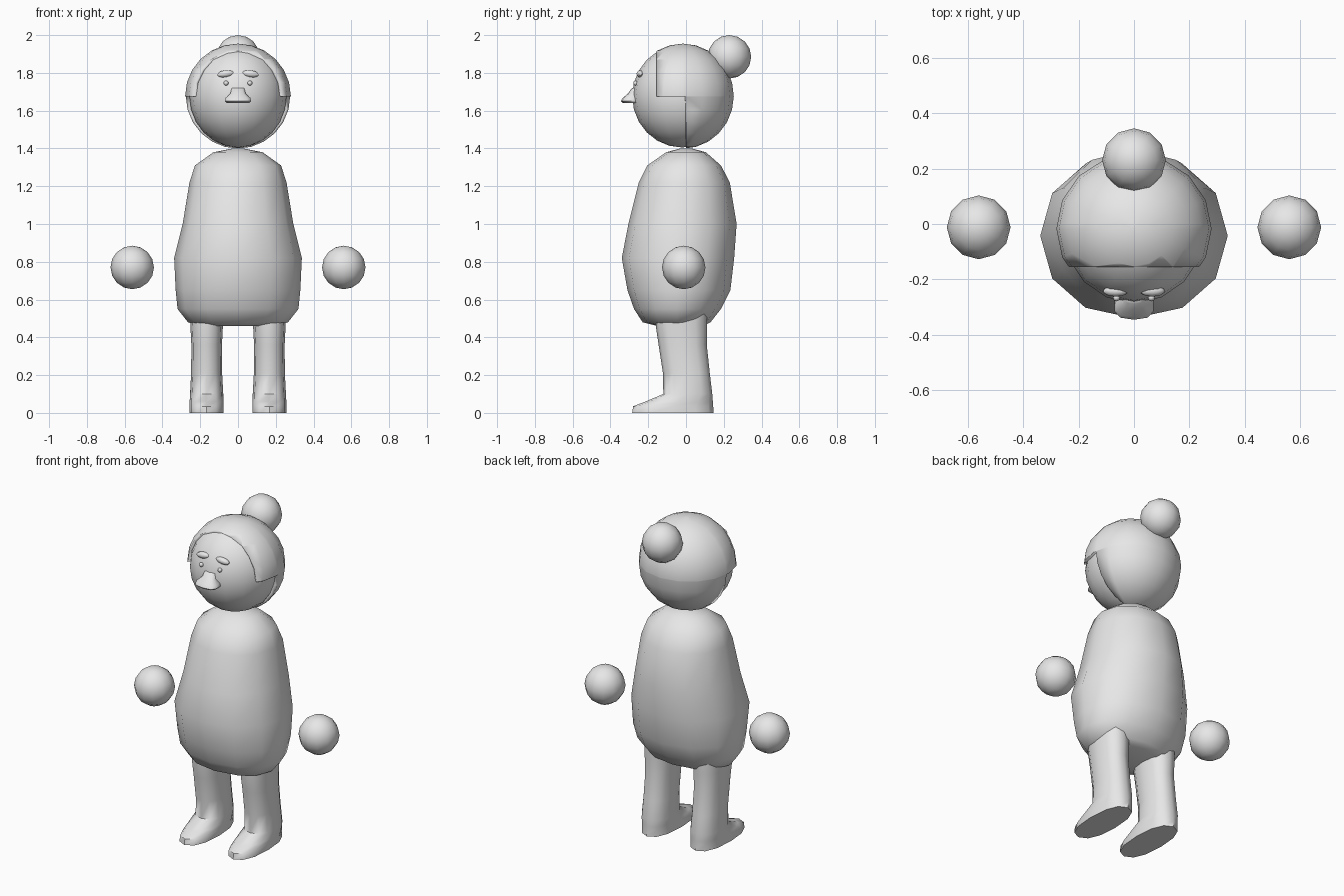
import bpy, bmesh, math
from mathutils import Matrix, Vector

if "Cube" in bpy.data.objects:
    bpy.data.objects.remove(bpy.data.objects["Cube"])

grey = bpy.data.materials.new("plain_grey")
grey.diffuse_color = (0.8, 0.8, 0.8, 1)
grey.use_nodes = True
grey.node_tree.nodes["Principled BSDF"].inputs["Base Color"].default_value = grey.diffuse_color


def finish(bm, name, angle=50):
    bmesh.ops.recalc_face_normals(bm, faces=bm.faces)
    me = bpy.data.meshes.new(name)
    bm.to_mesh(me)
    bm.free()
    me.materials.append(grey)
    ob = bpy.data.objects.new(name, me)
    bpy.context.collection.objects.link(ob)
    bpy.ops.object.select_all(action='DESELECT')
    ob.select_set(True)
    bpy.context.view_layer.objects.active = ob
    bpy.ops.object.shade_smooth_by_angle(angle=math.radians(angle))
    return ob


def loft(name, rings, sides, cx=0, power=1.0, angle=50):
    """Stack of rounded rings: (z, half width, y front, y back)."""
    bm = bmesh.new()
    loops = []
    for z, hx, y0, y1 in rings:
        cy, hy = (y0 + y1) / 2, (y1 - y0) / 2
        loop = []
        for i in range(sides):
            a = 2 * math.pi * i / sides
            s, c = math.sin(a), -math.cos(a)
            x = math.copysign(abs(s) ** power, s) * hx
            y = math.copysign(abs(c) ** power, c) * hy
            loop.append(bm.verts.new((cx + x, cy + y, z)))
        loops.append(loop)
    for a, b in zip(loops, loops[1:]):
        for i in range(sides):
            j = (i + 1) % sides
            bm.faces.new((a[i], a[j], b[j], b[i]))
    bm.faces.new(loops[0][::-1])
    bm.faces.new(loops[-1])
    return finish(bm, name, angle)


def ball_mesh(centre, radii, u, v, tilt=0):
    bm = bmesh.new()
    bmesh.ops.create_uvsphere(bm, u_segments=u, v_segments=v, radius=1)
    m = (Matrix.Translation(centre) @ Matrix.Rotation(tilt, 4, 'Y')
         @ Matrix.Diagonal((*radii, 1)))
    bm.transform(m)
    return bm


def ball(name, centre, radii, u=12, v=8, tilt=0):
    return finish(ball_mesh(centre, radii, u, v, tilt), name)


# Body
loft("body", [
    (0.46, 0.20, -0.15, 0.09), (0.48, 0.265, -0.23, 0.13),
    (0.55, 0.32, -0.275, 0.185), (0.65, 0.33, -0.31, 0.235),
    (0.82, 0.338, -0.34, 0.255), (1.00, 0.293, -0.305, 0.268),
    (1.22, 0.257, -0.25, 0.232), (1.31, 0.228, -0.205, 0.185),
    (1.38, 0.13, -0.105, 0.105), (1.40, 0.03, -0.03, 0.03)], 12, power=0.95)

# Head and nose
ball("head", (0, -0.02, 1.677), (0.257, 0.265, 0.272), 16, 12)
loft("nose", [
    (1.640, 0.062, -0.335, -0.24), (1.650, 0.072, -0.345, -0.24),
    (1.668, 0.068, -0.335, -0.24), (1.690, 0.042, -0.308, -0.24),
    (1.718, 0.035, -0.288, -0.24), (1.722, 0.025, -0.275, -0.24)],
    10, power=0.7)

# Hair shell: back half plus a forward cap ending at the hairline
LINE_Z, LINE_Y = 1.675, -0.155
bm = ball_mesh((0, -0.017, 1.677), (0.28, 0.27, 0.278), 16, 12)
for co, no in (((0, 0, 0), (0, 1, 0)), ((0, LINE_Y, 0), (0, 1, 0)),
               ((0, 0, LINE_Z), (0, 0, 1))):
    bmesh.ops.bisect_plane(bm, geom=bm.verts[:] + bm.edges[:] + bm.faces[:],
                           plane_co=Vector(co), plane_no=Vector(no))
gone = []
for f in bm.faces:
    c = f.calc_center_median()
    if c.y < LINE_Y or (c.y < 0 and c.z < LINE_Z):
        gone.append(f)
bmesh.ops.delete(bm, geom=gone, context='FACES')
hair = finish(bm, "hair")
shell = hair.modifiers.new("thickness", 'SOLIDIFY')
shell.thickness = 0.02
shell.offset = -1

# Hair bun
ball("hair_bun", (0, 0.23, 1.885), (0.115, 0.115, 0.115))

# Paired parts
for side, s in (("left", 1), ("right", -1)):
    ball(side + "_hand", (s * 0.56, -0.012, 0.77), (0.115, 0.115, 0.115))
    ball(side + "_eye", (s * 0.063, -0.266, 1.746), (0.013, 0.013, 0.013), 8, 6)
    ball(side + "_eyebrow", (s * 0.066, -0.242, 1.795),
         (0.046, 0.02, 0.019), 10, 6, s * 0.12)
    # Leg and foot in one piece
    loft(side + "_leg", [
        (0.00, 0.090, -0.285, 0.146), (0.035, 0.090, -0.280, 0.144),
        (0.06, 0.090, -0.215, 0.142), (0.10, 0.088, -0.120, 0.139),
        (0.21, 0.082, -0.122, 0.126), (0.36, 0.081, -0.145, 0.110),
        (0.46, 0.086, -0.160, 0.112), (0.56, 0.09, -0.160, 0.112)],
        12, cx=s * 0.166, power=0.85)
